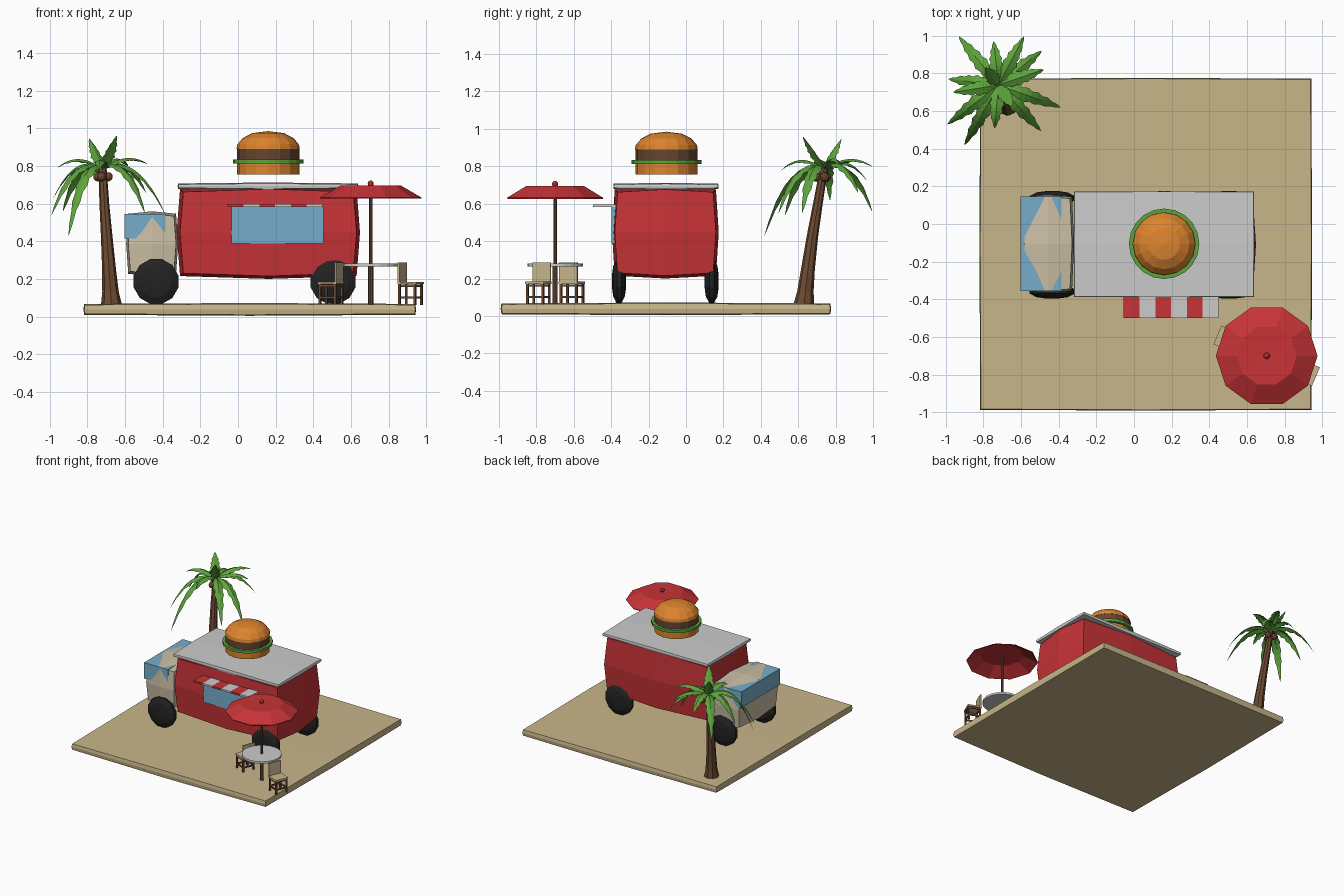
import bpy, bmesh, math
from mathutils import Vector, Matrix

if "Cube" in bpy.data.objects:
    bpy.data.objects.remove(bpy.data.objects["Cube"])


def material(name, r, g, b):
    m = bpy.data.materials.new(name)
    m.diffuse_color = (r, g, b, 1)
    m.use_nodes = True
    m.node_tree.nodes["Principled BSDF"].inputs["Base Color"].default_value = m.diffuse_color
    return m


RED = material("red", .57, .033, .038)
GREY = material("light_grey", .60, .60, .60)
BLUE = material("glass_blue", .18, .42, .60)
BLACK = material("tyre_black", .016, .016, .016)
SAND = material("sand", .578, .468, .254)
CREAM = material("cream", .60, .52, .38)
ORANGE = material("bun_orange", .72, .23, .026)
BROWN = material("wood_brown", .15, .068, .032)
PATTY = material("patty_brown", .13, .06, .03)
GREEN = material("leaf_green", .11, .37, .045)


def finish(name, bm, mat, recalc=True):
    if recalc:
        bmesh.ops.recalc_face_normals(bm, faces=bm.faces)
    me = bpy.data.meshes.new(name)
    bm.to_mesh(me)
    bm.free()
    me.materials.append(mat)
    ob = bpy.data.objects.new(name, me)
    bpy.context.collection.objects.link(ob)
    return ob


def box(name, lo, hi, mat, bulge=(0, 0, 0), matrix=None):
    """Box between two corners, optionally with softly swollen faces."""
    lo, hi = Vector(lo), Vector(hi)
    bm = bmesh.new()
    bmesh.ops.create_cube(bm, size=2)
    if any(bulge):
        bmesh.ops.subdivide_edges(bm, edges=bm.edges, cuts=1, use_grid_fill=True)
    for v in bm.verts:
        c = v.co.copy()
        for i in range(3):
            others = (abs(c[(i + 1) % 3]) + abs(c[(i + 2) % 3])) / 2
            v.co[i] = (lo[i] + hi[i]) / 2 + c[i] * ((hi[i] - lo[i]) / 2 + bulge[i] * (1 - others))
    if matrix:
        bm.transform(matrix)
    return finish(name, bm, mat)


def lathe(name, profile, centre, sides, mat, axis="z", phase=0.0):
    """Solid of revolution from (radius, height) points."""
    bm = bmesh.new()
    rings = []
    for r, h in profile:
        ring = []
        for k in range(sides):
            a = 2 * math.pi * (k + phase) / sides
            p = (r * math.cos(a), r * math.sin(a), h)
            ring.append(bm.verts.new(p if axis == "z" else (p[0], h, p[1])))
        rings.append(ring)
    for a, b in zip(rings, rings[1:]):
        for k in range(sides):
            j = (k + 1) % sides
            bm.faces.new((a[k], a[j], b[j], b[k]))
    bm.faces.new(rings[0])
    bm.faces.new(rings[-1])
    bmesh.ops.remove_doubles(bm, verts=bm.verts, dist=1e-5)
    bmesh.ops.translate(bm, verts=bm.verts, vec=centre)
    return finish(name, bm, mat)


def ball(name, centre, r, mat):
    bm = bmesh.new()
    bmesh.ops.create_icosphere(bm, subdivisions=2, radius=r)
    bmesh.ops.translate(bm, verts=bm.verts, vec=centre)
    return finish(name, bm, mat)


# Ground slab
box("ground_slab", (-.813, -.983, .014), (.938, .768, .062), SAND, (.008, .008, .010))

# Truck body, roof and cab
box("truck_body", (-.29, -.366, .23), (.612, .145, .662), RED, (.036, .03, .03))
box("truck_roof", (-.315, -.385, .683), (.634, .170, .702), GREY, (.006, .004, .010))
box("cab", (-.572, -.345, .24), (-.34, .135, .533), CREAM, (.022, .02, .026))
box("cab_window", (-.602, -.356, .414), (-.385, .145, .544), BLUE)

# Wheels: lens-shaped twelve-sided tyres
tyre = [(.04, -.037), (.085, -.031), (.123, -.012), (.123, .012), (.085, .031), (.04, .037)]
for x in (-.435, .505):
    for y in (-.358, .137):
        lathe("wheel", tyre, (x, y, .186), 12, BLACK, "y", .5)

# Serving window and striped awning
box("serving_window", (-.035, -.397, .387), (.455, -.34, .583), BLUE)
for i in range(6):
    x = -.055 + i * .084
    box("awning_stripe", (x, -.498, .583), (x + .084, -.37, .597), GREY if i % 2 else RED)

# Burger sign floating above the roof
C = (.16, -.105, 0)
lathe("bottom_bun", [(.166, .755), (.166, .815)], C, 16, ORANGE)
lathe("lettuce", [(.187, .813), (.187, .835)], C, 20, GREEN)
lathe("patty", [(.166, .83), (.166, .892)], C, 16, PATTY)
lathe("top_bun", [(.168, .89), (.164, .913), (.135, .948), (.085, .974), (0, .985)], C, 16, ORANGE)

# Umbrella and table
T = (.705, -.70, 0)
lathe("umbrella_canopy", [(0, .680), (.16, .685), (.268, .626), (.27, .632), (.16, .696), (0, .692)],
      T, 10, RED)
ball("umbrella_finial", (T[0], T[1], .706), .017, RED)
lathe("umbrella_pole", [(.009, .06), (.009, .69)], T, 8, BROWN)
lathe("table_stem", [(.014, .06), (.014, .27)], T, 8, BROWN)
lathe("table_top", [(.148, .265), (.148, .281)], T, 20, GREY)

# Chairs: local x points away from the table
for ang in (157, 337):
    M = Matrix.Translation(T) @ Matrix.Rotation(math.radians(ang), 4, "Z")
    box("chair_seat", (.176, -.054, .172), (.284, .054, .184), SAND, matrix=M)
    box("chair_back", (.178, -.052, .184), (.188, .052, .286), SAND, matrix=M)
    for s in (-1, 1):
        y = s * .045
        for x in (.186, .274):
            box("chair_leg", (x - .006, y - .006, .062), (x + .006, y + .006, .172), BROWN, matrix=M)
        x = .23 + s * .044
        for z in (.095, .157):
            box("chair_side_rail", (.186, y - .004, z), (.274, y + .004, z + .012), BROWN, matrix=M)
            box("chair_cross_rail", (x - .004, -.045, z), (x + .004, .045, z + .012), BROWN, matrix=M)

# Palm trunk: rings swept along a gentle lean
bm = bmesh.new()
path = [(-.672, .63, .06, .056), (-.677, .638, .13, .044), (-.685, .652, .25, .037),
        (-.697, .675, .42, .031), (-.71, .705, .60, .026), (-.72, .738, .79, .022)]
prev = None
for x, y, z, r in path:
    ring = [bm.verts.new((x + r * math.cos(k * math.pi / 4), y + r * math.sin(k * math.pi / 4), z))
            for k in range(8)]
    if prev:
        for k in range(8):
            bm.faces.new((prev[k], prev[(k + 1) % 8], ring[(k + 1) % 8], ring[k]))
    else:
        bm.faces.new(ring)
    prev = ring
bm.faces.new(prev)
finish("palm_trunk", bm, BROWN)
for a in (20, 140, 260):
    a = math.radians(a)
    ball("coconut", (-.72 + .032 * math.cos(a), .73 + .032 * math.sin(a), .742), .025, BROWN)

# Palm fronds: folded, jagged leaves arching from the crown to each tip
crown = Vector((-.72, .738, .785))
tips = [(-.90, .42, .43), (-.99, .53, .54), (-.985, .77, .62), (-.93, .995, .56), (-.79, .83, .945),
        (-.645, .625, .96), (-.585, .995, .80), (-.48, .82, .81), (-.39, .62, .55), (-.495, .495, .55),
        (-.74, .51, .78), (-.96, .70, .79), (-.745, .97, .72), (-.49, .92, .66)]
for tip in tips:
    tip = Vector(tip)
    flat = Vector((tip.x - crown.x, tip.y - crown.y, 0))
    side = Vector((-flat.y, flat.x, 0)).normalized()
    ctrl = crown + flat * .55 + Vector((0, 0, .10))
    bm = bmesh.new()
    prev = None
    n = 12
    for i in range(n + 1):
        t = i / n
        p = crown * (1 - t) ** 2 + ctrl * 2 * t * (1 - t) + tip * t * t
        w = .042 * min(1, .25 + 2.2 * t) * (1 - t ** 3) * (1.0 if i % 2 else .74) + .001
        fold = Vector((0, 0, -.45 * w))
        row = [bm.verts.new(p + side * w + fold), bm.verts.new(p), bm.verts.new(p - side * w + fold)]
        if prev:
            for k in (0, 1):
                bm.faces.new((prev[k], prev[k + 1], row[k + 1], row[k]))
        prev = row
    bmesh.ops.reverse_faces(bm, faces=[f for f in bm.faces if f.normal.z < 0])
    bm.normal_update()
    if sum(f.normal.z for f in bm.faces) < 0:
        bmesh.ops.reverse_faces(bm, faces=bm.faces)
    finish("palm_frond", bm, GREEN, recalc=False)
